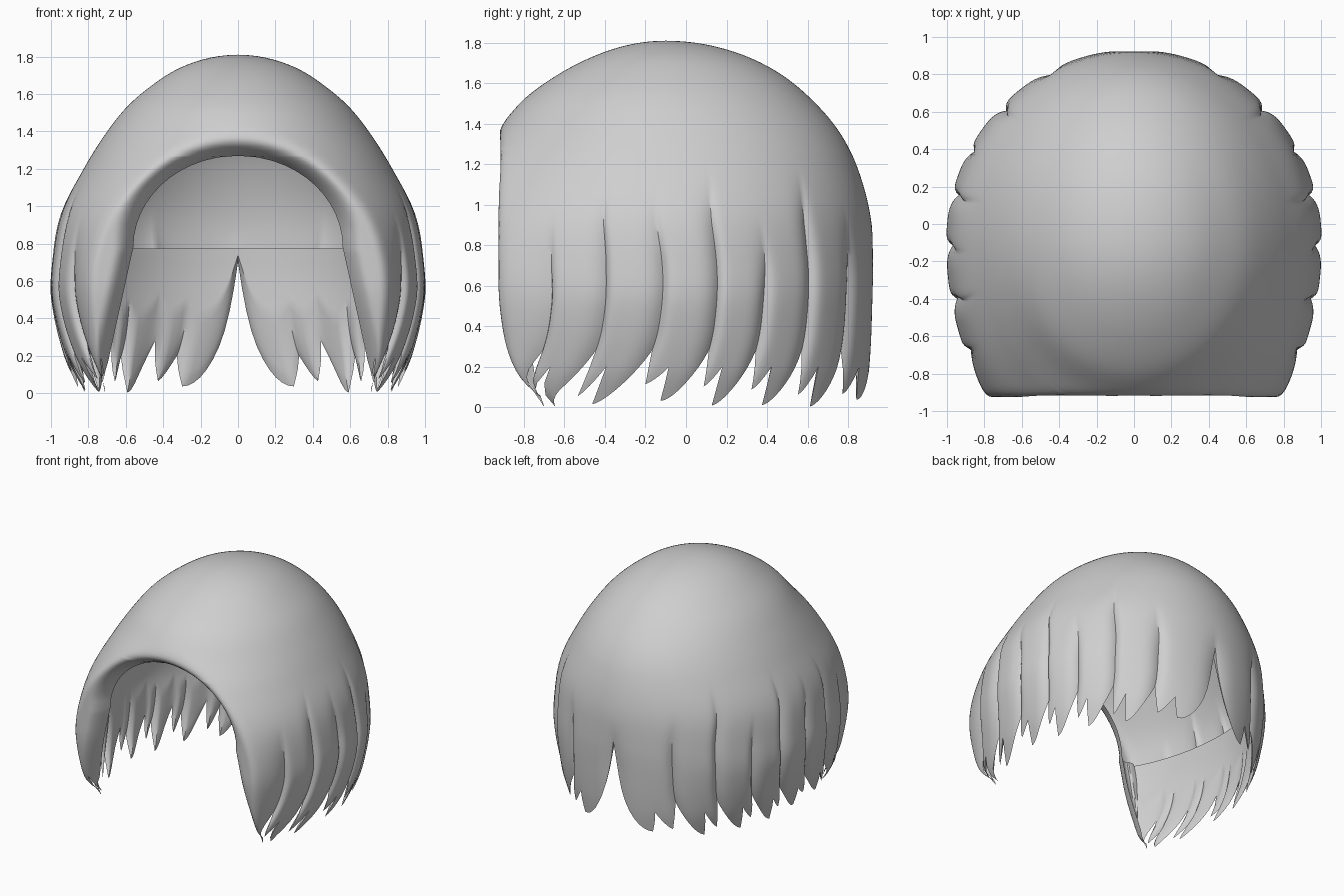
import bpy, bmesh, math, random

if "Cube" in bpy.data.objects:
    bpy.data.objects.remove(bpy.data.objects["Cube"], do_unlink=True)
random.seed(4)

TOP, ARCH_TOP, BAND, CENTRE_Y = 1.81, 1.27, 0.78, -0.1
# Head profile: height, half width, reach to the front, reach to the back
PROFILE = [(1.81, 0, 0, 0), (1.74, .31, .34, .38), (1.65, .455, .52, .56),
           (1.53, .595, .69, .71), (1.37, .72, .835, .85), (1.2, .825, 1.0, .94),
           (.95, .95, 1.2, 1.01), (.7, .995, 1.32, 1.03), (.5, 1.0, 1.33, 1.03),
           (.2, .93, 1.33, 1.02), (0, .84, 1.35, 1.0)]
# Lock borders as angles from the front round to the back parting
SEAMS = [.62, 1.09, 1.31, 1.53, 1.8, 2.05, 2.33, 2.65, math.pi]
SEAM_TOPS = [0, .98, 1.15, 1.1, 1.2, .95, 1.2, 1.0, .9]
STEPS = 20


def smooth(t):
    t = min(1, max(0, t))
    return t * t * (3 - 2 * t)


def profile(z):
    """Hermite interpolation along the root of depth, so the crown is round."""
    us = [math.sqrt(TOP - p[0]) for p in PROFILE]
    u = math.sqrt(max(0, TOP - z))
    i = max(k for k in range(len(us) - 1) if us[k] <= u or k == 0)
    h = us[i + 1] - us[i]
    t = (u - us[i]) / h

    def slope(k, c):
        a, b = max(0, k - 1), min(len(us) - 1, k + 1)
        return (PROFILE[b][c] - PROFILE[a][c]) / (us[b] - us[a])

    out = []
    for c in (1, 2, 3):
        p, q = PROFILE[i][c], PROFILE[i + 1][c]
        s = smooth(t)
        out.append(p + (q - p) * s + h * t * (1 - t) *
                   ((1 - t) * slope(i, c) - t * slope(i + 1, c)))
    return out


def arch_half_width(z):
    """Half width of the face opening."""
    if z >= ARCH_TOP - 1e-6:
        return 0.0
    if z > BAND:
        return .56 * math.sqrt(1 - ((z - BAND) / .49) ** 2)
    return .56 + .22 * (BAND - z)


def rim_distance(x, z):
    if z > BAND:
        return (math.hypot(x / .56, (z - BAND) / .49) - 1) * .5
    return x - arch_half_width(z)


def lock_bottom(lock, s, tips):
    """Lower edge of a lock: a small tip, a notch, a long tip, a full sweep."""
    last = lock == len(SEAMS) - 2
    points = [(0, .28 if lock else .17), (.15, tips[0]), (.35, .2), (.5, tips[1])]
    for (s0, z0), (s1, z1) in zip(points, points[1:]):
        if s <= s1:
            t = (s - s0) / (s1 - s0)
            return z0 + (z1 - z0) * (t ** .8 if z1 < z0 else t ** 1.5)
    t = (s - .5) / .5
    return tips[1] + ((.7 if last else .28) - tips[1]) * t ** (2.2 if last else 1.8)


def surface(lock, s, z, grooved):
    """Point on the hair surface, with or without grooves between locks."""
    w, front, back = profile(z)
    a0, a1 = SEAMS[lock], SEAMS[lock + 1]
    if lock == 0:
        a0 = math.asin(min(1, arch_half_width(z) / max(w, 1e-6)))
    ang = a0 + (a1 - a0) * s
    # Strands wave slightly and hook forward at the tips
    sway = .03 * math.sin((z - .3) * 5) * smooth((1.1 - z) / .3)
    hook = .1 * max(0, (.4 - z) / .4) ** 2
    hold = min(1, (math.pi - ang) * 4) * (s if lock == 0 else 1)
    ang += (sway - hook) * hold

    def depth(k):
        return .036 * smooth((SEAM_TOPS[k] - z) / .45)
    k = 1
    if grooved:
        k -= depth(lock + 1) * max(0, 2 * s - 1) ** 3
        if lock:
            k -= depth(lock) * max(0, 1 - 2 * s) ** 7
    x = w * math.sin(ang) * k
    c = -math.cos(ang)
    y = CENTRE_Y + (back if c > 0 else front) * c * k
    # Flat front with a soft corner, and a rim rolled into the opening
    limit = -.925 + .07 * smooth((.6 - z) / .6)
    soft = max(0, .05 - abs(y - limit)) / .05
    y = max(y, limit) + soft * soft * .0125
    if y < -.5:
        y += .12 * min(1, max(0, 1 - rim_distance(x, z) / .1)) ** 2
    return max(0, x), y, z


# Row heights for the crown and for the part beside the opening
crown = [TOP - (TOP - ARCH_TOP) * (i / 32) ** 1.5 for i in range(33)]
crown += [ARCH_TOP - (ARCH_TOP - BAND) * (i / 12) ** 1.6 for i in range(1, 13)]
FALL = 18
band_row = len(crown) - 1
rows = len(crown) + FALL

# Smooth hood first; grooved positions and lining taper are kept per vertex
bm = bmesh.new()
pole = bm.verts.new((0, CENTRE_Y, TOP))
columns, grooved, taper = [], {}, {}
for lock in range(len(SEAMS) - 1):
    tips = (random.uniform(.05, .12), random.uniform(0, .04))
    last = lock == len(SEAMS) - 2
    for i in range(STEPS + (1 if last else 0)):
        s = i / STEPS
        low = lock_bottom(lock, s, tips)
        heights = crown + [BAND + (low - BAND) * j / FALL for j in range(1, FALL + 1)]
        column = [pole]
        for r, z in enumerate(heights[1:], 1):
            co = surface(lock, s, z, False)
            v = bm.verts.new(co)
            grooved[v] = surface(lock, s, z, True)
            if r >= band_row:
                f = min(1, (rows - 1 - r) / 9) ** .7
                if co[1] < -.5:
                    f *= min(1, max(0, rim_distance(co[0], z)) / .1)
                taper[v] = f
            column.append(v)
        columns.append(column)


def skin(grid, flip):
    for a, b in zip(grid, grid[1:]):
        for r in range(len(a) - 1):
            quad = list(dict.fromkeys((a[r], a[r + 1], b[r + 1], b[r])))
            if len(quad) > 2 and not bm.faces.get(quad):
                bm.faces.new(quad[::-1] if flip else quad)


# Outer hair, then a lining behind the hanging locks, joined at rim and tips
skin(columns, False)
bm.normal_update()
lining = {}
for v, f in taper.items():
    if f < 1e-3:
        lining[v] = v
        continue
    n = v.normal.copy()
    if v.co.x < 1e-4:
        n.x = 0
        n.normalize()
    inside = v.co - n * .07
    v.co = grooved[v]
    p = v.co.lerp(inside, f)
    p.x = max(0, p.x)
    lining[v] = bm.verts.new(p)
for v, co in grooved.items():
    v.co = co
skin([[lining[v] for v in col[band_row:]] for col in columns], True)

mesh = bpy.data.meshes.new("hair")
bm.to_mesh(mesh)
bm.free()
hair = bpy.data.objects.new("hair", mesh)
bpy.context.scene.collection.objects.link(hair)

# Material
grey = bpy.data.materials.new("plain grey")
grey.use_nodes = True
colour = (.62, .62, .62, 1)
grey.diffuse_color = colour
grey.node_tree.nodes["Principled BSDF"].inputs["Base Color"].default_value = colour
mesh.materials.append(grey)

# Mirror to the other side and smooth
mirror = hair.modifiers.new("mirror", "MIRROR")
mirror.use_clip = True
mirror.merge_threshold = .0005
bpy.context.view_layer.objects.active = hair
hair.select_set(True)
bpy.ops.object.modifier_apply(modifier=mirror.name)
bpy.ops.object.shade_smooth_by_angle(angle=math.radians(40))
